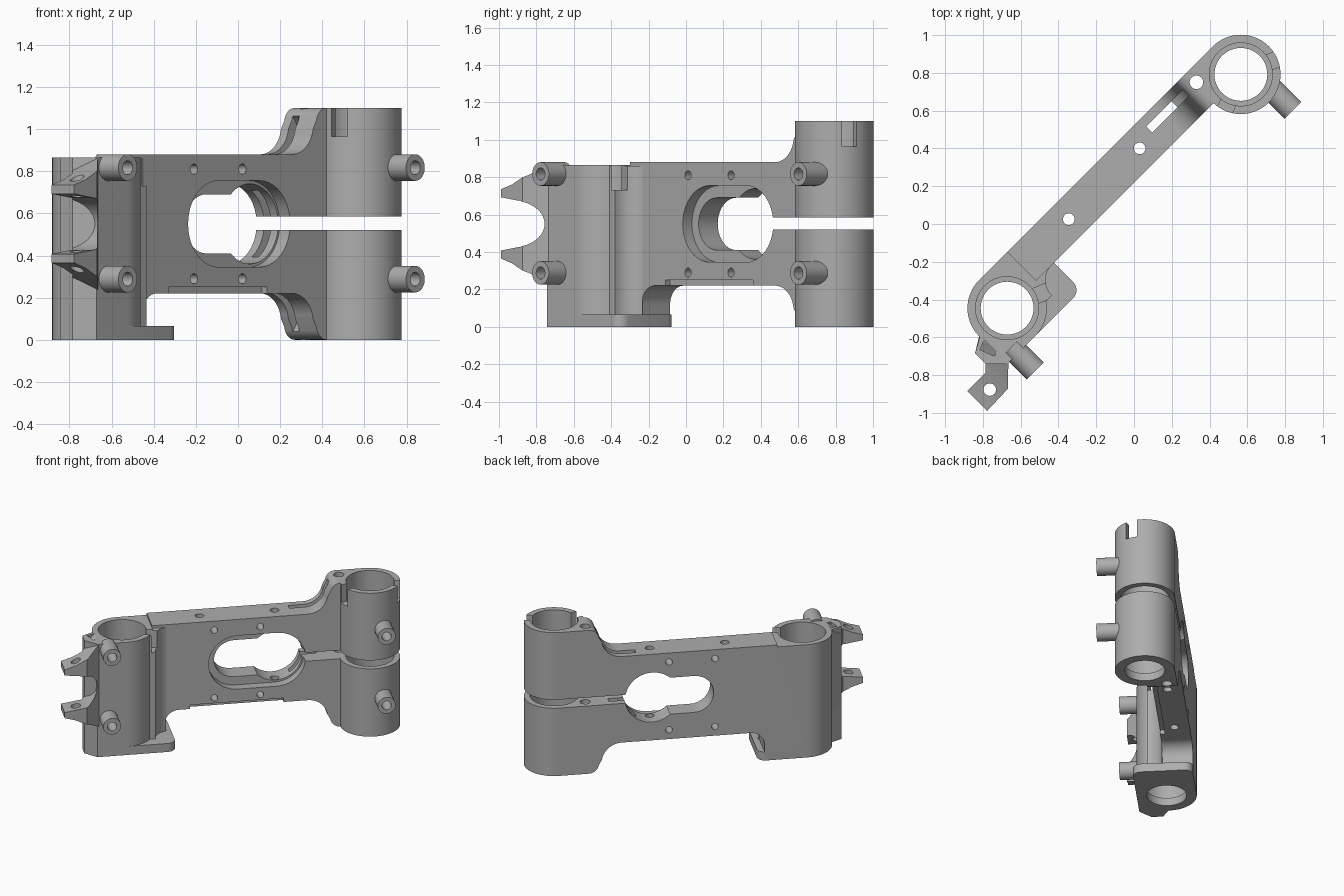
import bpy, bmesh, math
from mathutils import Matrix

cube = bpy.data.objects.get("Cube")
if cube:
    bpy.data.objects.remove(cube, do_unlink=True)

grey = bpy.data.materials.new("plain grey")
grey.use_nodes = True
COLOUR = (0.42, 0.42, 0.42, 1)
grey.diffuse_color = COLOUR
grey.node_tree.nodes["Principled BSDF"].inputs["Base Color"].default_value = COLOUR

# Local frame: u runs along the arm, v across it, z up; turned 45 degrees at the end.
MID = 0.55
FRONT, BACK = 0.155, 0.37
TUBE_A, TUBE_B = (0.96, 0.16), (-0.79, 0.16)
R_OUT, R_SEAT, R_BORE = 0.21, 0.167, 0.14


def prism(name, pts, axis, lo, hi):
    """Extrude an outline: axis 'z' takes (u, v) points, axis 'v' takes (u, z) points."""
    bm = bmesh.new()
    place = (lambda a, b, c: (a, b, c)) if axis == "z" else (lambda a, b, c: (a, c, b))
    face = bm.faces.new([bm.verts.new(place(a, b, lo)) for a, b in pts])
    moved = bmesh.ops.extrude_face_region(bm, geom=[face])["geom"]
    shift = place(0, 0, hi - lo)
    bmesh.ops.translate(bm, vec=shift, verts=[g for g in moved if isinstance(g, bmesh.types.BMVert)])
    bmesh.ops.recalc_face_normals(bm, faces=bm.faces)
    mesh = bpy.data.meshes.new(name)
    bm.to_mesh(mesh)
    bm.free()
    ob = bpy.data.objects.new(name, mesh)
    bpy.context.collection.objects.link(ob)
    mesh.materials.append(grey)
    return ob


def arc(c, r, start, end, n=10):
    steps = [math.radians(start + (end - start) * i / n) for i in range(n + 1)]
    return [(c[0] + r * math.cos(t), c[1] + r * math.sin(t)) for t in steps]


def circle(c, r, n=48):
    return arc(c, r, 0, 360, n)[:-1]


def rect(a0, b0, a1, b1):
    return [(a0, b0), (a1, b0), (a1, b1), (a0, b1)]


def stadium(a0, a1, b, r):
    return arc((a1 - r, b), r, -90, 90, 20) + arc((a0 + r, b), r, 90, 270, 20)


def flip(pts):
    return [(a, 2 * MID - b) for a, b in reversed(pts)]


def combine(target, others, operation):
    for other in others:
        mod = target.modifiers.new(operation, "BOOLEAN")
        mod.operation, mod.object, mod.solver = operation, other, "EXACT"
        bpy.context.view_layer.objects.active = target
        bpy.ops.object.modifier_apply(modifier=mod.name)
        bpy.data.objects.remove(other, do_unlink=True)
    return target


def add(target, *others):
    return combine(target, others, "UNION")


def cut(target, *others):
    return combine(target, others, "DIFFERENCE")


def bore_cutters(centre, floor):
    return [prism("bore", circle(centre, R_BORE), "z", -0.1, 1.3),
            prism("seat", circle(centre, R_SEAT), "z", floor, 1.3)]


# Arm side outline: flared at the far end, arched down to the foot at the near end
flare = arc((0.52, 1.02), 0.14, -90, -8) + arc((0.75, 1.03), 0.07, 172, 90, 6)
arch = arc((-0.39, 0.12), 0.1, 180, 90)
outline = (arch + flip(flare)[::-1] + [(TUBE_A[0], 0), (TUBE_A[0], 1.1)] + flare[::-1]
           + [(-0.58, 0.88), (-0.58, 0.865), (TUBE_B[0], 0.865), (TUBE_B[0], 0), (-0.49, 0)])
body = prism("arm_and_tubes", outline, "v", FRONT, BACK)

# Tubes, near-side web and foot plate
add(body,
    prism("far_tube", circle(TUBE_A, R_OUT, 64), "z", 0, 1.1),
    prism("near_tube", circle(TUBE_B, R_OUT, 64), "z", 0, 0.865))
web = [(-1.08, 0.03), (-1.0, -0.05), (-0.79, -0.05), (-0.79, 0.16), (-0.99, 0.16), (-1.08, 0.11)]
add(body, prism("web", web, "z", 0, 0.865))
# Concave blend between near tube and arm
blend = arc((-0.46, 0.04), 0.115, 90, 180, 8) + [(-0.7, 0.04), (-0.7, 0.16), (-0.5, 0.16)]
add(body, prism("blend", [p for p in blend if p[0] < -0.48], "z", 0, 0.86))
corner = 0.06
foot = ([(-1.0, -0.05)] + arc((-0.445 - corner, -0.05 + corner), corner, -90, 0, 6)
        + arc((-0.445 - corner, BACK - corner), corner, 0, 90, 6) + [(-0.79, BACK)])
add(body, prism("foot", foot, "z", 0, 0.065))

# Main window: wide recess in front, bulb and narrow slot right through
cut(body,
    prism("recess", stadium(-0.18, 0.505, MID, 0.205), "v", 0.1, 0.225),
    prism("bulb", circle((0.305, MID), 0.19), "v", 0.1, 0.5),
    prism("slot", stadium(-0.13, 0.4, MID, 0.14), "v", 0.1, 0.5))

# Bolt holes across and down through the arm
for u in (-0.14, 0.185):
    for z in (0.29, 0.81):
        cut(body, prism("hole", circle((u, z), 0.024, 24), "v", 0, 0.5))
for u, v, r in ((-0.226, 0.262, 0.031), (0.304, 0.262, 0.031), (0.764, 0.297, 0.036)):
    cut(body, prism("hole", circle((u, v), r, 24), "z", -0.1, 1.3))

# Thin slot along the top, running up both flares
cut(body, prism("arm_slot", rect(0.41, 0.275, 0.6, 0.32), "z", -0.1, 1.3))
groove = [(u + 0.04, z - 0.03) for u, z in flare if z < 1.04] + [(0.69, 1.06), (0.45, 1.2)]
cut(body,
    prism("groove", groove, "v", 0.275, 0.32),
    prism("groove", flip(groove), "v", 0.275, 0.32),
    prism("bottom_groove", rect(-0.31, 0.2, 0.35, 0.25), "v", 0.1, 0.19))

# Split through the far tube
cut(body, prism("split", rect(0.4, 0.52, 1.3, 0.585), "v", -0.3, 0.6))

# Bores and rim notches
for centre, top in ((TUBE_A, 1.1), (TUBE_B, 0.865)):
    cut(body, *bore_cutters(centre, 0.06))
    for degrees in (-114, 23):
        notch = prism("notch", rect(0.13, -0.042, 0.26, 0.042), "z", top - 0.135, top + 0.1)
        notch.data.transform(Matrix.Translation((*centre, 0))
                             @ Matrix.Rotation(math.radians(degrees - 45), 4, "Z"))
        cut(body, notch)

# Forked clip: plan outline trimmed by its side profile, with a round saddle
plan = [(-1.25, 0), (-1.25, -0.15), (-1.09, -0.145), (-0.98, -0.04), (-0.87, -0.05), (-0.8, 0),
        (-0.8, 0.1), (-1.0, 0.16), (-1.08, 0.11), (-1.08, 0.03), (-1.11, 0)]
clip = prism("forked_clip", plan, "z", 0.2, 0.865)
lower = [(-0.75, 0.235), (-0.99, 0.235), (-1.07, 0.29), (-1.17, 0.34), (-1.25, 0.365)]
combine(clip, [prism("profile", lower + flip(lower), "v", -0.3, 0.4)], "INTERSECT")
cut(clip,
    prism("saddle", arc((-1.13, MID), 0.125, -90, 90, 20) + [(-1.3, 0.7), (-1.3, 0.4)], "v", -0.3, 0.04),
    prism("hole", circle((-1.16, -0.08), 0.033, 24), "z", 0.1, 1),
    *bore_cutters(TUBE_B, 0.06))

# Hollow pegs on the front of both tubes
parts = [body, clip]
for place, u, start, end in (("near", -0.92, 0.0, -0.18), ("far", 1.02, -0.012, -0.17)):
    for level, z in (("lower", 0.288), ("upper", 0.817)):
        peg = prism(f"{place}_{level}_peg", circle((u, z), 0.063, 40), "v", end, start)
        cut(peg, prism("hole", circle((u, z), 0.033, 24), "v", end - 0.1, start - 0.02))
        parts.append(peg)

# Turn into place and shade
for ob in parts:
    ob.data.transform(Matrix.Rotation(math.radians(45), 4, "Z"))
    bpy.ops.object.select_all(action="DESELECT")
    ob.select_set(True)
    bpy.context.view_layer.objects.active = ob
    bpy.ops.object.shade_smooth_by_angle(angle=math.radians(30))
